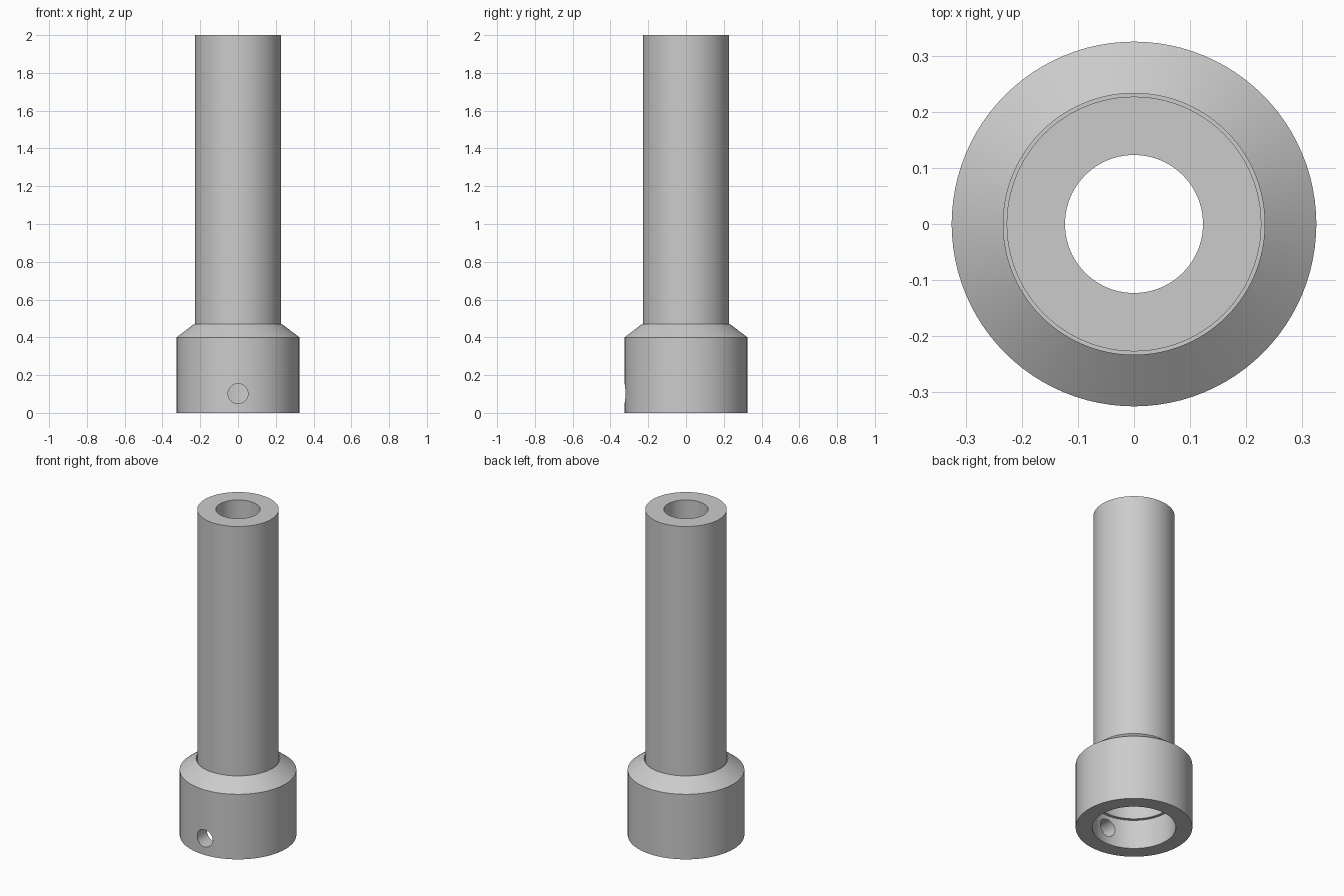
import bpy
import bmesh
import math

SEGMENTS = 96

if "Cube" in bpy.data.objects:
    bpy.data.objects.remove(bpy.data.objects["Cube"], do_unlink=True)

# One plain grey for everything
grey = bpy.data.materials.new("light grey")
grey.use_nodes = True
colour = (0.6, 0.6, 0.6, 1.0)
grey.diffuse_color = colour
grey.node_tree.nodes["Principled BSDF"].inputs["Base Color"].default_value = colour


def lathe(name, profile):
    """Revolve a closed (radius, height) profile around z."""
    bm = bmesh.new()
    rings = []
    for i in range(SEGMENTS):
        a = 2 * math.pi * i / SEGMENTS
        rings.append([bm.verts.new((r * math.cos(a), r * math.sin(a), z))
                      for r, z in profile])
    n = len(profile)
    for i, ring in enumerate(rings):
        following = rings[(i + 1) % SEGMENTS]
        for j in range(n):
            k = (j + 1) % n
            bm.faces.new((ring[j], following[j], following[k], ring[k]))
    bmesh.ops.recalc_face_normals(bm, faces=bm.faces)
    mesh = bpy.data.meshes.new(name)
    bm.to_mesh(mesh)
    bm.free()
    mesh.materials.append(grey)
    obj = bpy.data.objects.new(name, mesh)
    bpy.context.collection.objects.link(obj)
    return obj


def activate(obj):
    bpy.ops.object.select_all(action="DESELECT")
    obj.select_set(True)
    bpy.context.view_layer.objects.active = obj


# Long thick-walled tube resting on the collar's inner stop
STOP_LOW, STOP_HIGH = 0.18, 0.29
tube = lathe("tube", [(0.123, STOP_HIGH), (0.227, STOP_HIGH),
                      (0.227, 2.0), (0.123, 2.0)])

# Chamfered collar: open socket at each end with a stop ring between
BORE, STOP_RADIUS = 0.233, 0.215
collar = lathe("collar", [(BORE, 0), (0.325, 0), (0.325, 0.4), (BORE, 0.47),
                          (BORE, STOP_HIGH), (STOP_RADIUS, STOP_HIGH),
                          (STOP_RADIUS, STOP_LOW), (BORE, STOP_LOW)])

# Set-screw hole through the front wall of the collar
bpy.ops.mesh.primitive_cylinder_add(vertices=32, radius=0.053, depth=0.3,
                                    location=(0, -0.28, 0.102),
                                    rotation=(math.pi / 2, 0, 0))
cutter = bpy.context.object
cutter.name = "screw_hole_cutter"
cutter.hide_render = True
cutter.data.materials.append(grey)
hole = collar.modifiers.new("screw_hole", "BOOLEAN")
hole.operation = "DIFFERENCE"
hole.solver = "EXACT"
hole.object = cutter
activate(collar)
bpy.ops.object.modifier_apply(modifier=hole.name)
bpy.data.objects.remove(cutter, do_unlink=True)

# Smooth round walls, crisp rims
for part in (tube, collar):
    activate(part)
    bpy.ops.object.shade_smooth_by_angle(angle=math.radians(30))
